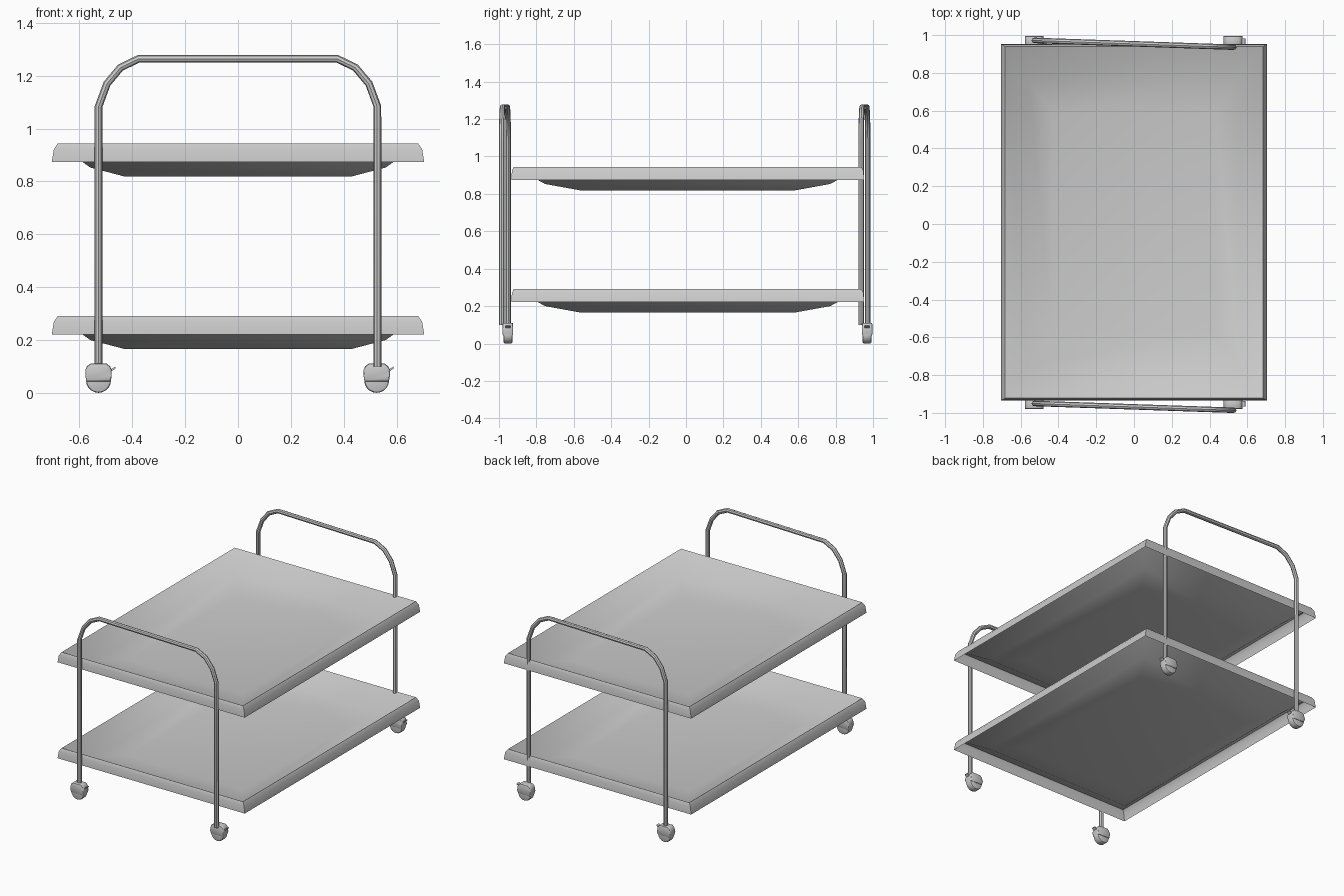
import bpy, bmesh, math
from math import radians, sin, cos, pi
from mathutils import Matrix

if "Cube" in bpy.data.objects:
    bpy.data.objects.remove(bpy.data.objects["Cube"])


def finish(name, bm, angle):
    bmesh.ops.recalc_face_normals(bm, faces=bm.faces)
    me = bpy.data.meshes.new(name)
    bm.to_mesh(me)
    bm.free()
    ob = bpy.data.objects.new(name, me)
    bpy.context.collection.objects.link(ob)
    bpy.ops.object.select_all(action='DESELECT')
    ob.select_set(True)
    bpy.context.view_layer.objects.active = ob
    bpy.ops.object.shade_smooth_by_angle(angle=radians(angle))
    return ob


# Tray: sheet with flared skirt, raised rim and dished floor (half x, half y, z)
TRAY = [(0.705, 0.943, 0.0), (0.697, 0.94, 0.048), (0.682, 0.93, 0.07),
        (0.56, 0.762, -0.021), (0.43, 0.575, -0.055)]


def tray(name, z0):
    bm = bmesh.new()
    loops = [[bm.verts.new((sx * x, sy * y + 0.009, z0 + z))
              for sx, sy in ((-1, -1), (1, -1), (1, 1), (-1, 1))]
             for x, y, z in TRAY]
    for a, b in zip(loops, loops[1:]):
        for i in range(4):
            j = (i + 1) % 4
            bm.faces.new((a[i], a[j], b[j], b[i]))
    bm.faces.new(loops[-1])
    finish(name, bm, 60)


# Handle: bent tube from leg to leg, slightly skewed in plan
HALF = [(-0.528, 0.10), (-0.528, 1.083), (-0.496, 1.17), (-0.445, 1.231), (-0.375, 1.265)]


def handle(name, y_left, y_right):
    path = HALF + [(-x, z) for x, z in reversed(HALF)]
    cu = bpy.data.curves.new(name, 'CURVE')
    cu.dimensions = '3D'
    cu.bevel_depth = 0.0145
    cu.bevel_resolution = 2
    cu.use_fill_caps = True
    sp = cu.splines.new('POLY')
    sp.points.add(len(path) - 1)
    for p, (x, z) in zip(sp.points, path):
        t = (x + 0.528) / 1.056
        p.co = (x, y_left + (y_right - y_left) * t, z, 1)
    ob = bpy.data.objects.new(name, cu)
    bpy.context.collection.objects.link(ob)
    bpy.ops.object.select_all(action='DESELECT')
    ob.select_set(True)
    bpy.context.view_layer.objects.active = ob
    bpy.ops.object.convert(target='MESH')
    bpy.ops.object.shade_smooth_by_angle(angle=radians(40))


def prism(bm, outline, y0, y1):
    a = [bm.verts.new((x, y0, z)) for x, z in outline]
    b = [bm.verts.new((x, y1, z)) for x, z in outline]
    n = len(outline)
    for i in range(n):
        j = (i + 1) % n
        bm.faces.new((a[i], a[j], b[j], b[i]))
    return [bm.faces.new(a), bm.faces.new(b)]


# Caster: wheel, hood over its upper half, and brake lever
def caster(name, x, y):
    bm = bmesh.new()
    wheel = [(0.047 * cos(2 * pi * i / 20), 0.047 + 0.047 * sin(2 * pi * i / 20))
             for i in range(20)]
    hood = [(-0.05, 0.065), (-0.046, 0.042), (0.046, 0.042), (0.05, 0.065),
            (0.05, 0.085), (0.044, 0.1), (0.03, 0.111), (-0.03, 0.111),
            (-0.044, 0.1), (-0.05, 0.085)]
    lever = [(0.04, 0.075), (0.065, 0.093), (0.063, 0.099), (0.04, 0.085)]
    caps = prism(bm, wheel, -0.024, 0.024)
    caps += prism(bm, hood, -0.028, 0.028)
    edges = {e for f in caps for e in f.edges}
    bmesh.ops.bevel(bm, geom=list(edges), offset=0.008, segments=2,
                    profile=0.5, affect='EDGES')
    prism(bm, lever, -0.014, 0.014)
    bmesh.ops.translate(bm, verts=bm.verts, vec=(x, y, 0))
    finish(name, bm, 40)


tray("upper_tray", 0.874)
tray("lower_tray", 0.221)
handle("front_handle", -0.950, -0.986)
handle("back_handle", 0.972, 0.936)
for side, x in (("left", -0.528), ("right", 0.525)):
    caster("front_%s_caster" % side, x, -0.952)
    caster("back_%s_caster" % side, x, 0.968)
